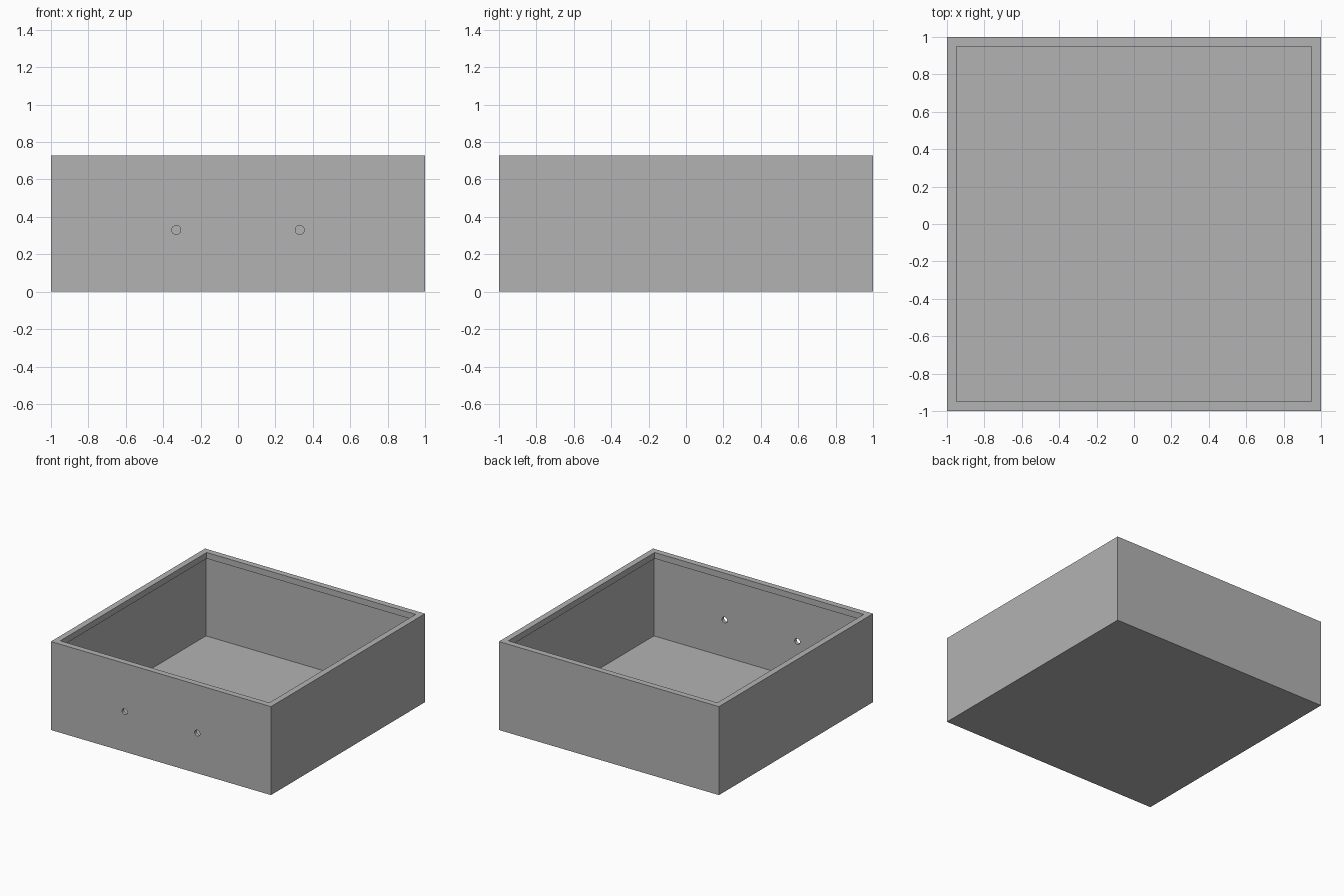
import bpy, bmesh

cube = bpy.data.objects.get("Cube")
if cube:
    bpy.data.objects.remove(cube, do_unlink=True)

HEIGHT = 0.727
WALL = 0.027        # thickness of walls and floor
LIP = 0.05          # width and depth of the inner rim
HOLE_X, HOLE_Z, HOLE_R = 0.33, 0.33, 0.024

grey = bpy.data.materials.new("plain grey")
grey.use_nodes = True
grey.diffuse_color = (0.45, 0.45, 0.45, 1)
grey.node_tree.nodes["Principled BSDF"].inputs["Base Color"].default_value = (0.45, 0.45, 0.45, 1)

# Box: square rings from the outer base, over the rim, under the lip, to the floor
profile = [(1, 0), (1, HEIGHT), (1 - LIP, HEIGHT), (1 - LIP, HEIGHT - LIP),
           (1 - WALL, HEIGHT - LIP), (1 - WALL, WALL)]
bm = bmesh.new()
rings = [[bm.verts.new((sx * r, sy * r, z))
          for sx, sy in ((-1, -1), (1, -1), (1, 1), (-1, 1))] for r, z in profile]
for low, high in zip(rings, rings[1:]):
    for i in range(4):
        j = (i + 1) % 4
        bm.faces.new((low[i], low[j], high[j], high[i]))
bm.faces.new(rings[0][::-1])
bm.faces.new(rings[-1])
bmesh.ops.recalc_face_normals(bm, faces=bm.faces)
mesh = bpy.data.meshes.new("open_box")
bm.to_mesh(mesh)
bm.free()
mesh.materials.append(grey)
box = bpy.data.objects.new("open_box", mesh)
bpy.context.collection.objects.link(box)

# Two round holes through the front wall
for side, name in ((1, "left"), (-1, "right")):
    bpy.ops.mesh.primitive_cylinder_add(vertices=32, radius=HOLE_R, depth=0.2,
                                        location=(side * HOLE_X, -1, HOLE_Z),
                                        rotation=(1.5708, 0, 0))
    cutter = bpy.context.object
    cutter.name = name + "_hole_cutter"
    cutter.hide_render = True
    cutter.data.materials.append(grey)
    cut = box.modifiers.new(name + "_hole", 'BOOLEAN')
    cut.operation = 'DIFFERENCE'
    cut.solver = 'EXACT'
    cut.object = cutter
    bpy.context.view_layer.objects.active = box
    bpy.ops.object.modifier_apply(modifier=cut.name)
    bpy.data.objects.remove(cutter, do_unlink=True)

# Smooth hole walls, crisp box edges
box.select_set(True)
bpy.context.view_layer.objects.active = box
bpy.ops.object.shade_smooth_by_angle(angle=0.5)
